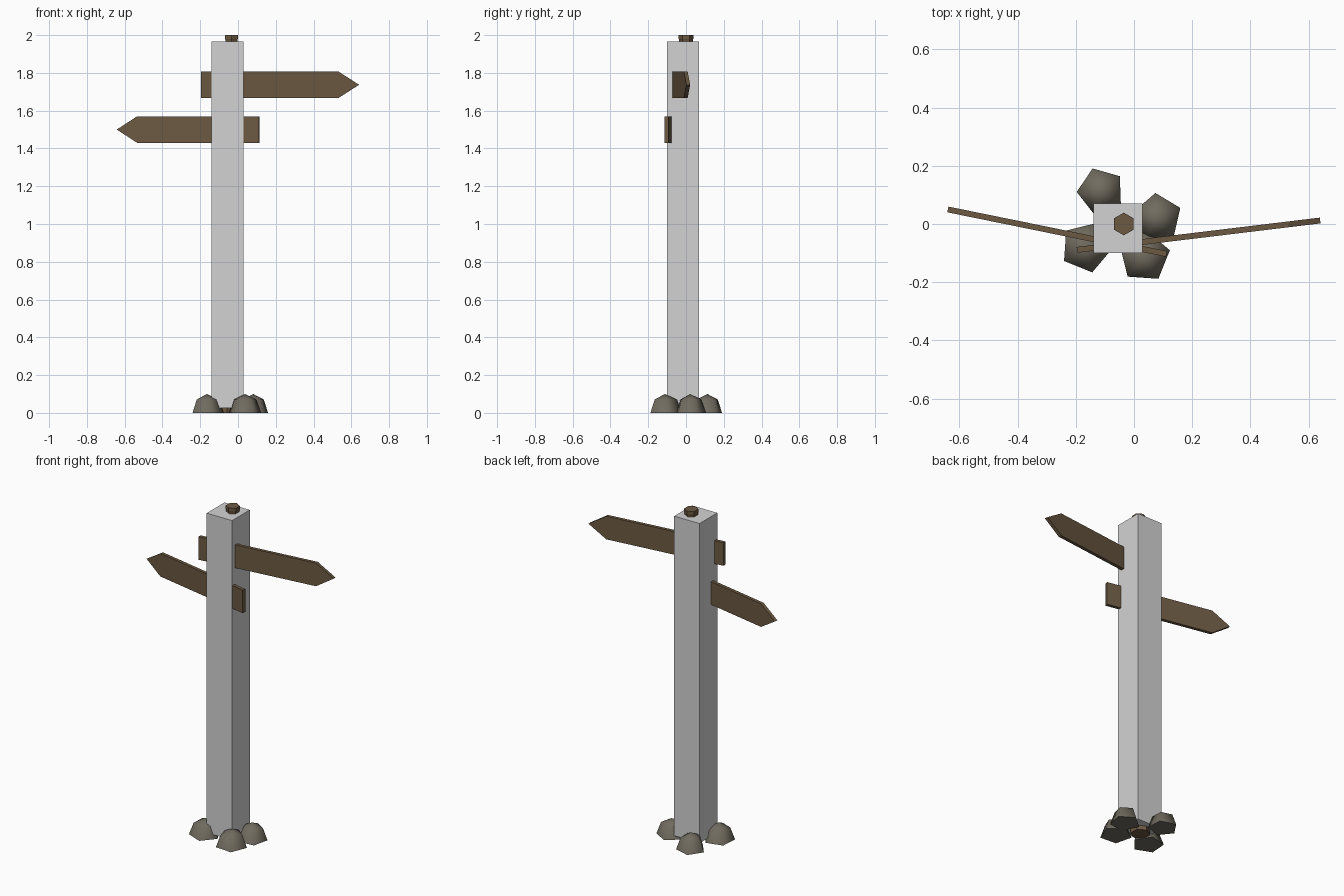
import bpy, math

if "Cube" in bpy.data.objects:
    bpy.data.objects.remove(bpy.data.objects["Cube"])


def material(name, rgb):
    m = bpy.data.materials.new(name)
    m.diffuse_color = (*rgb, 1)
    m.use_nodes = True
    m.node_tree.nodes["Principled BSDF"].inputs["Base Color"].default_value = m.diffuse_color
    return m


wood = material("weathered wood", (0.15, 0.10, 0.055))
rock = material("brown grey stone", (0.165, 0.148, 0.115))
grey = material("pale grey", (0.65, 0.65, 0.65))


def add_mesh(name, verts, faces, mat):
    me = bpy.data.meshes.new(name)
    me.from_pydata(verts, [], faces)
    me.materials.append(mat)
    ob = bpy.data.objects.new(name, me)
    bpy.context.collection.objects.link(ob)
    return ob


def loft(name, rings, sides, start, mat):
    """Stack of polygon rings (x, y, z, radius), capped at both ends."""
    verts = []
    for x, y, z, r in rings:
        for i in range(sides):
            a = start + math.tau * i / sides
            verts.append((x + r * math.cos(a), y + r * math.sin(a), z))
    faces = [tuple(reversed(range(sides)))]
    for k in range(len(rings) - 1):
        for i in range(sides):
            j = (i + 1) % sides
            faces.append((k * sides + i, k * sides + j,
                          (k + 1) * sides + j, (k + 1) * sides + i))
    top = (len(rings) - 1) * sides
    faces.append(tuple(range(top, top + sides)))
    return add_mesh(name, verts, faces, mat)


# square grey post casing
half = 0.085 * math.sqrt(2)
loft("post_casing", [(-0.055, -0.015, 0.025, half), (-0.055, -0.015, 1.965, half)],
     4, math.pi / 4, grey)

# six-sided wooden core showing at the foot and the top, with a small cap
loft("post_core", [(-0.058, -0.015, 0.0, 0.055), (-0.035, 0, 1.98, 0.036)],
     6, math.pi / 2, wood)
loft("post_cap", [(-0.035, 0, 1.972, 0.036), (-0.035, 0, 1.98, 0.039),
                  (-0.035, 0, 2.0, 0.039)], 6, math.pi / 2, wood)


# arrow boards, each running from its square end to its pointed end
def sign(name, tail, tip, z, half=0.07, thick=0.02, point=0.11):
    dx, dy = tip[0] - tail[0], tip[1] - tail[1]
    length = math.hypot(dx, dy)
    ux, uy = dx / length, dy / length
    profile = [(0, -half), (length - point, -half), (length, 0),
               (length - point, half), (0, half)]
    if dx < 0:
        profile = [(u, -v) for u, v in reversed(profile)]
    verts = []
    for s in (1, -1):
        o = s * thick / 2
        verts += [(tail[0] + ux * u + uy * o, tail[1] + uy * u - ux * o, z + v)
                  for u, v in profile]
    n = len(profile)
    faces = [tuple(range(n)), tuple(reversed(range(n, 2 * n)))]
    faces += [(i, i + n, (i + 1) % n + n, (i + 1) % n) for i in range(n)]
    add_mesh(name, verts, faces, wood)


sign("upper_sign", (-0.196, -0.089), (0.64, 0.012), 1.737)
sign("lower_sign", (0.112, -0.103), (-0.64, 0.05), 1.50)

# low five-sided domed stones around the foot
stones = [(-0.114, 0.113, 0.083, 110), (0.081, 0.022, 0.085, 23),
          (0.036, -0.112, 0.09, 14), (-0.165, -0.080, 0.089, 212)]
for n, (x, y, r, deg) in enumerate(stones):
    a0, h = math.radians(deg), 0.1
    verts = []
    for z, rr in ((0, r), (0.707 * h, 0.707 * r)):
        verts += [(x + rr * math.cos(a0 + math.tau * i / 5),
                   y + rr * math.sin(a0 + math.tau * i / 5), z) for i in range(5)]
    verts.append((x, y, h))
    faces = [(4, 3, 2, 1, 0)]
    for i in range(5):
        j = (i + 1) % 5
        faces += [(i, j, j + 5, i + 5), (i + 5, j + 5, 10)]
    ob = add_mesh(f"base_stone_{n + 1}", verts, faces, rock)
    bpy.context.view_layer.objects.active = ob
    bpy.ops.object.select_all(action='DESELECT')
    ob.select_set(True)
    bpy.ops.object.shade_smooth_by_angle(angle=math.radians(80))
